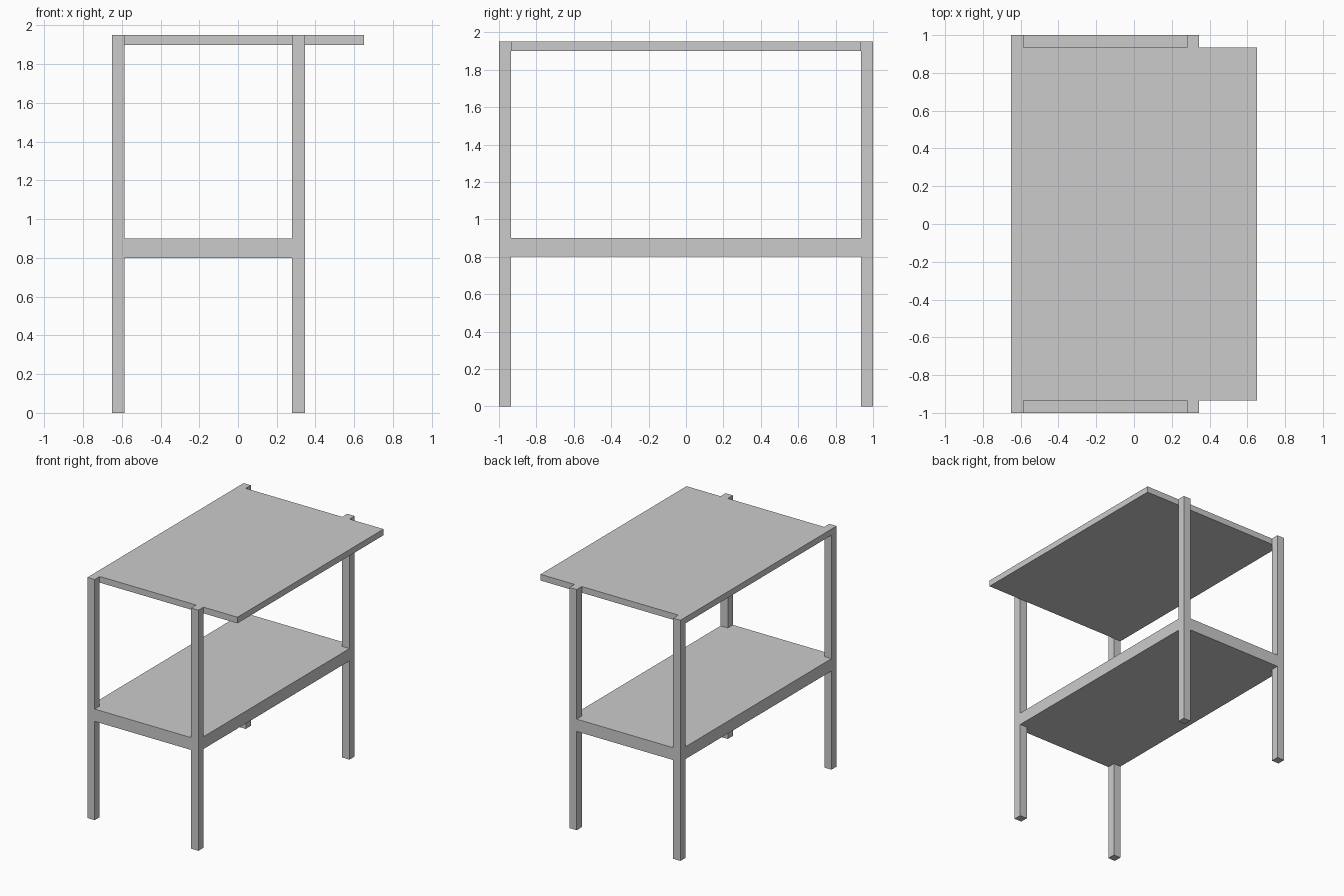
import bpy, bmesh

if "Cube" in bpy.data.objects:
    bpy.data.objects.remove(bpy.data.objects["Cube"])

LEFT, RIGHT, DEPTH, LEG = -0.65, 0.345, 1.0, 0.065
INNER = DEPTH - LEG


def prism(name, outline, z0, z1):
    """Extrude a flat outline from z0 up to z1."""
    bm = bmesh.new()
    face = bm.faces.new([bm.verts.new((x, y, z0)) for x, y in outline])
    up = bmesh.ops.extrude_face_region(bm, geom=[face])["geom"]
    verts = [v for v in up if isinstance(v, bmesh.types.BMVert)]
    bmesh.ops.translate(bm, verts=verts, vec=(0, 0, z1 - z0))
    bmesh.ops.recalc_face_normals(bm, faces=bm.faces)
    mesh = bpy.data.meshes.new(name)
    bm.to_mesh(mesh)
    bm.free()
    obj = bpy.data.objects.new(name, mesh)
    bpy.context.collection.objects.link(obj)
    return obj


def rect(x0, x1, y0, y1):
    return [(x0, y0), (x1, y0), (x1, y1), (x0, y1)]


# Four square legs
for side, x in (("left", LEFT), ("right", RIGHT - LEG)):
    for end, y in (("front", -DEPTH), ("back", INNER)):
        prism(f"{end}_{side}_leg", rect(x, x + LEG, y, y + LEG), 0, 1.95)

# Thin top, overhanging to the right and held between the front and back legs
prism("top_panel", rect(LEFT, 0.65, -INNER, INNER), 1.90, 1.95)

# Thick lower shelf, notched at the corners around the legs
a, b = LEFT + LEG, RIGHT - LEG
half = [(a, -DEPTH), (b, -DEPTH), (b, -INNER), (RIGHT, -INNER)]
other = [(RIGHT, INNER), (b, INNER), (b, DEPTH), (a, DEPTH)]
left_end = [(a, INNER), (LEFT, INNER), (LEFT, -INNER), (a, -INNER)]
prism("lower_shelf", half + other + left_end, 0.80, 0.90)
